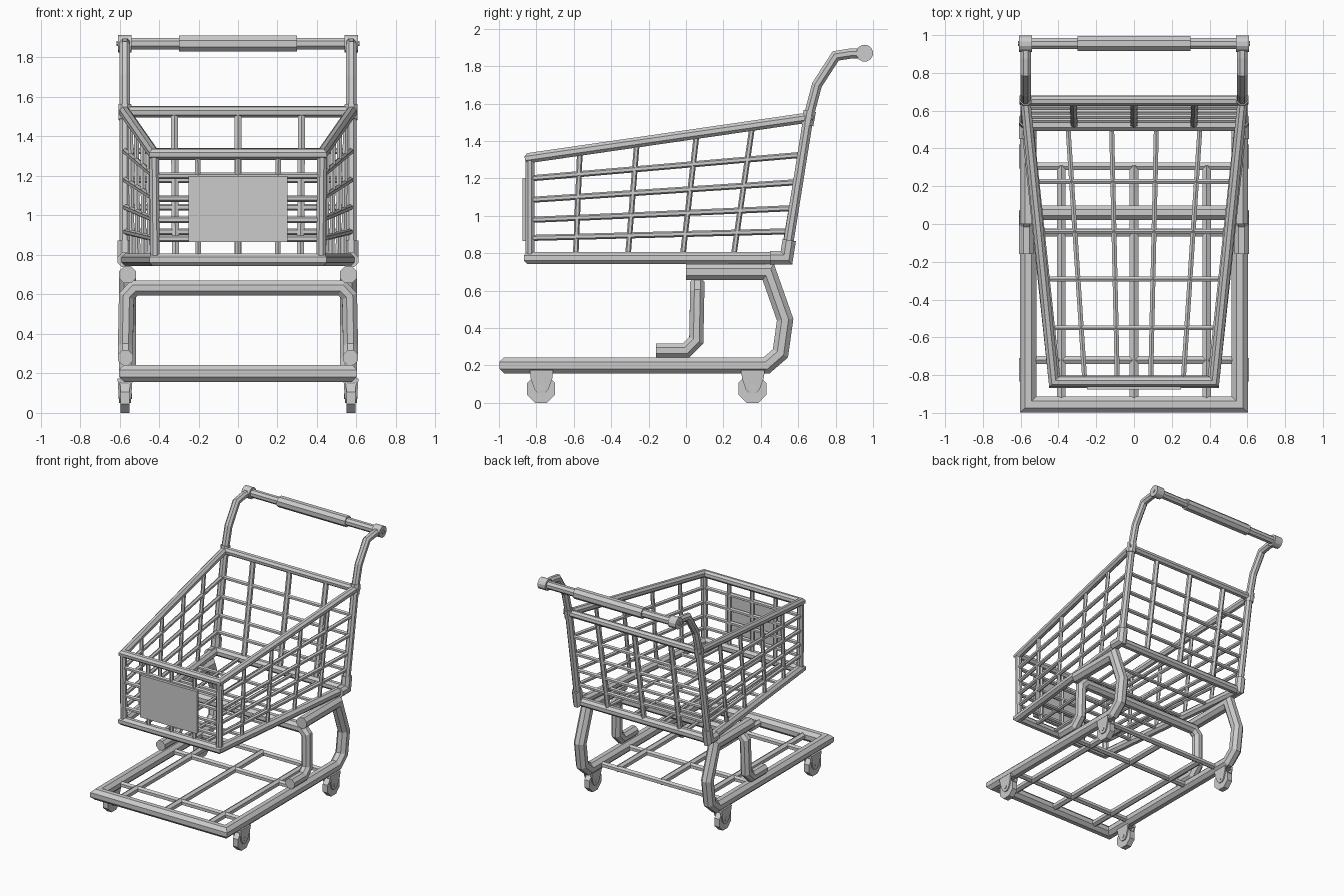
import bpy, bmesh
from math import pi, cos, sin
from mathutils import Vector as V

if "Cube" in bpy.data.objects:
    bpy.data.objects.remove(bpy.data.objects["Cube"])


def finish(name, bm):
    bmesh.ops.recalc_face_normals(bm, faces=bm.faces)
    me = bpy.data.meshes.new(name)
    bm.to_mesh(me)
    bm.free()
    ob = bpy.data.objects.new(name, me)
    bpy.context.collection.objects.link(ob)
    return ob


def sweep(bm, pts, r, n=8, closed=False):
    """Mitred faceted tube along a polyline."""
    pts = [V(p) for p in pts]
    if closed:
        pts = [pts[-1]] + pts + [pts[0]]
        path = pts[1:-1] + [pts[1]]
        dirs = [(b - a).normalized() for a, b in zip(pts[:-1], pts[1:])]
        norms = [dirs[i] + dirs[i + 1] for i in range(len(dirs) - 1)]
        norms.append(norms[0])
        segs = dirs[1:]
    else:
        path = pts
        segs = [(b - a).normalized() for a, b in zip(pts[:-1], pts[1:])]
        norms = [segs[0]] + [a + b for a, b in zip(segs[:-1], segs[1:])] + [segs[-1]]
    d = segs[0]
    side = d.cross(V((0, 0, 1)) if abs(d.z) < 0.9 else V((0, 1, 0))).normalized()
    up = side.cross(d)
    R = r / cos(pi / n)
    ring = [path[0] + R * (cos(a) * side + sin(a) * up)
            for a in [2 * pi * (i + 0.5) / n for i in range(n)]]
    rings = []
    for k, (p, nm) in enumerate(zip(path, norms)):
        d = segs[max(k - 1, 0)]
        ring = [q + d * ((p - q).dot(nm) / d.dot(nm)) for q in ring]
        rings.append([bm.verts.new(q) for q in ring])
    for a, b in zip(rings[:-1], rings[1:]):
        for i in range(n):
            j = (i + 1) % n
            bm.faces.new((a[i], a[j], b[j], b[i]))
    if not closed:
        bm.faces.new(rings[0])
        bm.faces.new(rings[-1])


def tube(name, pts, r, n=8, closed=False):
    bm = bmesh.new()
    sweep(bm, pts, r, n, closed)
    return finish(name, bm)


def panel(name, a, b, c, d, us, vs, ru, rv, vs_end=None):
    """Wire grid on a quad a-b (bottom) / d-c (top)."""
    a, b, c, d = map(V, (a, b, c, d))
    bm = bmesh.new()
    for u in us:
        sweep(bm, [a.lerp(b, u), d.lerp(c, u)], ru, 6)
    for v, w in zip(vs, vs_end or vs):
        sweep(bm, [a.lerp(d, v), b.lerp(c, w)], rv, 6)
    return finish(name, bm)


def plate(bm, profile, x0, x1):
    """Extrude a (y, z) profile along x."""
    f = bm.faces.new([bm.verts.new((x0, y, z)) for y, z in profile])
    g = bmesh.ops.extrude_face_region(bm, geom=[f])["geom"]
    bmesh.ops.translate(bm, vec=(x1 - x0, 0, 0),
                        verts=[e for e in g if isinstance(e, bmesh.types.BMVert)])


def mirrored(pts):
    return pts + [(-x, y, z) for x, y, z in reversed(pts)]


# Lower frame with the curved rear legs, one bent tube
X = 0.56
tube("lower_frame", mirrored([(X, 0, .70), (X, .44, .70), (X, .53, .445), (X, .505, .265),
                              (X, .43, .20), (X, -.955, .20)]), .043)

# Inner support arch with forward feet
tube("support_arch", mirrored([(.57, -.16, .28), (.57, 0, .28), (.57, .055, .335),
                               (.565, .06, .59), (.525, .06, .632)]), .038)

# Lower rack wires
bm = bmesh.new()
for x in (-.385, 0, .385):
    sweep(bm, [(x, -.955, .2), (x, .31, .2)], .023, 6)
for y in (-.72, -.045, .305):
    sweep(bm, [(-X, y, .2), (X, y, .2)], .02, 6)
finish("lower_rack", bm)

# Basket corners for one side: front bottom/top, back bottom/top
fb, ft = (.42, -.835, .775), (.425, -.835, 1.31)
bb, bt = (.565, .525, .775), (.575, .652, 1.525)


def neg(p):
    return (-p[0], p[1], p[2])


# Basket rims and front corner posts
tube("basket_top_rim", [ft, bt, neg(bt), neg(ft)], .027, 8, True)
tube("basket_bottom_rim", [fb, bb, neg(bb), neg(fb)], .032, 8, True)
for s, f in (("right", lambda p: p), ("left", neg)):
    tube("basket_front_post_" + s, [f(fb), f(ft)], .024)

# Basket wire panels
front_rows = (.2, .38, .58, .795)
back_rows = (.19, .355, .54, .735)
for s, f in (("right", lambda p: p), ("left", neg)):
    panel("basket_side_" + s, f(fb), f(bb), f(bt), f(ft), (.18, .385, .6, .8),
          front_rows, .013, .014, back_rows)
panel("basket_front", neg(fb), fb, ft, neg(ft), (.26, .5, .74), front_rows, .014, .014)
panel("basket_back", neg(bb), bb, bt, neg(bt), (.22, .5, .78), back_rows, .018, .014)
panel("basket_floor", neg(fb), fb, bb, neg(bb), (.19, .395, .605, .81),
      (.21, .40, .585, .78), .013, .013)

# Blank sign on the basket front
bm = bmesh.new()
plate(bm, [(-.875, .865), (-.853, .865), (-.853, 1.2), (-.875, 1.2)], -.25, .25)
finish("front_sign", bm)

# Handle uprights with sleeves and end caps
for s in (1, -1):
    side = "right" if s > 0 else "left"
    x = .573 * s
    tube("handle_upright_" + side, [(x, .537, .79), (x, .655, 1.53), (x, .70, 1.70),
                                    (x, .80, 1.855), (x, .88, 1.868), (x, .96, 1.87)], .027)
    tube("lower_sleeve_" + side, [(x, .45, .775), (x, .537, .775), (x, .552, .87)], .036)
    tube("upper_sleeve_" + side, [(x, .648, 1.485), (x, .662, 1.56)], .033)
    tube("handle_cap_" + side, [(.54 * s, .955, 1.87), (.608 * s, .955, 1.87)], .044, 12)
    tube("handle_cap_pin_" + side, [(.60 * s, .955, 1.87), (.614 * s, .955, 1.87)], .013)

# Handle bar and grip
tube("handle_bar", [(-.55, .955, 1.87), (.55, .955, 1.87)], .029)
tube("handle_grip", [(-.3, .955, 1.87), (.3, .955, 1.87)], .04)

# Castors: wheel, axle and tapering fork
for s in (1, -1):
    for tag, y in (("front", -.775), ("rear", .355)):
        name = tag + ("_right" if s > 0 else "_left")
        x = .572 * s
        tube("wheel_" + name, [(x - .022, y, .075), (x + .022, y, .075)], .075)
        tube("axle_" + name, [(x - .034, y, .085), (x + .034, y, .085)], .014)
        bm = bmesh.new()
        prof = [(y - .06, .175), (y - .055, .13), (y - .035, .07), (y - .015, .05),
                (y + .018, .05), (y + .038, .07), (y + .06, .13), (y + .065, .175)]
        for o in (-.038, .026):
            plate(bm, prof, x + o, x + o + .012)
        plate(bm, [(y - .06, .153), (y + .065, .153), (y + .065, .175), (y - .06, .175)],
              x - .038, x + .038)
        for v in bm.verts:
            v.co.x = x + (v.co.x - x) * (1 - .22 * (.175 - v.co.z) / .125)
        finish("fork_" + name, bm)
